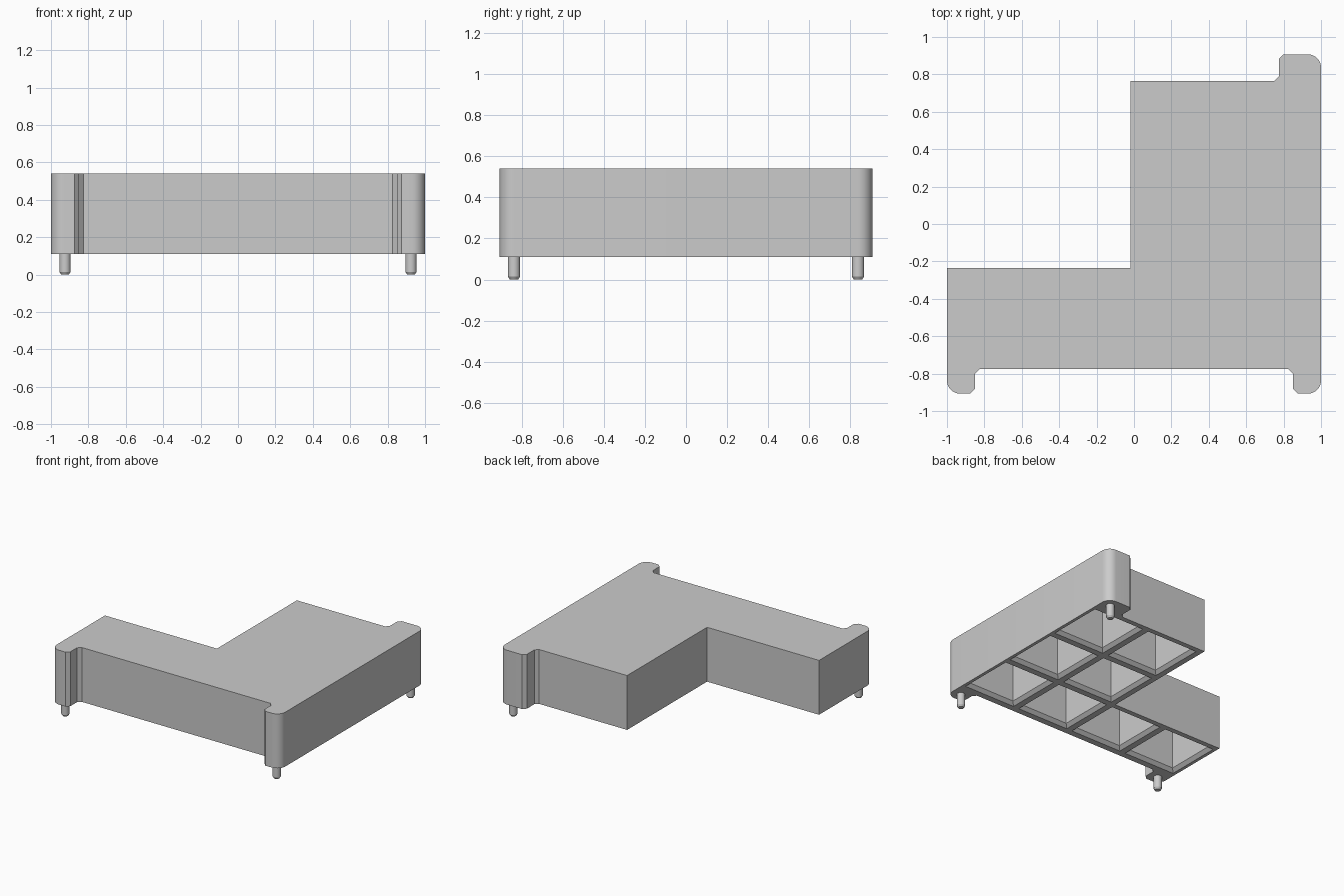
import bpy, bmesh, math
from mathutils import Matrix

old = bpy.data.objects.get("Cube")
if old:
    bpy.data.objects.remove(old, do_unlink=True)

BASE, TOP = 0.11, 0.54
EDGE = 0.907          # front and back reach of the corner posts
ROUND = 0.07          # outer rounding of the posts

grey = bpy.data.materials.new("light_grey")
grey.use_nodes = True
colour = (0.6, 0.6, 0.6, 1)
grey.diffuse_color = colour
grey.node_tree.nodes["Principled BSDF"].inputs["Base Color"].default_value = colour


def make_object(name, bm):
    bmesh.ops.recalc_face_normals(bm, faces=bm.faces)
    mesh = bpy.data.meshes.new(name)
    bm.to_mesh(mesh)
    bm.free()
    mesh.materials.append(grey)
    ob = bpy.data.objects.new(name, mesh)
    bpy.context.collection.objects.link(ob)
    return ob


def smooth(ob):
    bpy.ops.object.select_all(action="DESELECT")
    ob.select_set(True)
    bpy.context.view_layer.objects.active = ob
    bpy.ops.object.shade_smooth_by_angle(angle=math.radians(30))


def post(sx, sy, inner, wall):
    """Post outline from its rounded outer side to the wall it stands on."""
    arc = [math.pi / 2 * i / 8 for i in range(9)]
    c = 0.025
    pts = [(1 - ROUND + ROUND * math.cos(a), EDGE - ROUND + ROUND * math.sin(a)) for a in arc]
    pts += [(inner + c, EDGE), (inner, EDGE - c), (inner, wall + c), (inner - c, wall)]
    return [(sx * x, sy * y) for x, y in pts]


# L-shaped body with three corner posts
outline = post(1, 1, 0.775, 0.765)
outline += [(-0.02, 0.765), (-0.02, -0.235), (-1, -0.235)]
outline += post(-1, -1, 0.85, 0.775)
outline += reversed(post(1, -1, 0.85, 0.775))
bm = bmesh.new()
face = bm.faces.new([bm.verts.new((x, y, BASE)) for x, y in outline])
top = bmesh.ops.extrude_face_region(bm, geom=[face])["geom"]
verts = [g for g in top if isinstance(g, bmesh.types.BMVert)]
bmesh.ops.translate(bm, verts=verts, vec=(0, 0, TOP - BASE))
body = make_object("body", bm)

# Pockets in the underside, with chamfered mouths
bm = bmesh.new()
cells = [(x, y) for x in (0.25, 0.75) for y in (-0.5, 0, 0.5)]
cells += [(-0.25, -0.5), (-0.75, -0.5)]
for cx, cy in cells:
    rings = []
    for half, z in ((0.225, BASE - 0.05), (0.225, BASE), (0.2, BASE + 0.025), (0.2, TOP - 0.05)):
        rings.append([bm.verts.new((cx + sx * half, cy + sy * half, z))
                      for sx, sy in ((-1, -1), (1, -1), (1, 1), (-1, 1))])
    bm.faces.new(rings[0])
    bm.faces.new(rings[-1])
    for low, high in zip(rings, rings[1:]):
        for i in range(4):
            j = (i + 1) % 4
            bm.faces.new((low[i], low[j], high[j], high[i]))
cutter = make_object("pocket_cutter", bm)
cutter.hide_render = True
cut = body.modifiers.new("pockets", "BOOLEAN")
cut.operation, cut.solver, cut.object = "DIFFERENCE", "EXACT", cutter
smooth(body)
bpy.context.view_layer.objects.active = body
bpy.ops.object.modifier_apply(modifier="pockets")
bpy.data.objects.remove(cutter, do_unlink=True)

# Locating pegs with tapered tips
pegs = {"front_right_peg": (-0.925, -0.837), "front_left_peg": (0.925, -0.837),
        "back_left_peg": (0.925, 0.837)}
for name, (x, y) in pegs.items():
    bm = bmesh.new()
    for r1, r2, z1, z2 in ((0.02, 0.03, 0, 0.015), (0.03, 0.03, 0.015, BASE + 0.01)):
        bmesh.ops.create_cone(bm, cap_ends=True, segments=24, radius1=r1, radius2=r2,
                              depth=z2 - z1, matrix=Matrix.Translation((x, y, (z1 + z2) / 2)))
    # Merge tip and shaft into one closed solid
    inner = [f for f in bm.faces if len(f.verts) > 4
             and abs(f.calc_center_median().z - 0.015) < 1e-4]
    bmesh.ops.delete(bm, geom=inner, context="FACES_ONLY")
    bmesh.ops.remove_doubles(bm, verts=bm.verts, dist=1e-4)
    smooth(make_object(name, bm))
